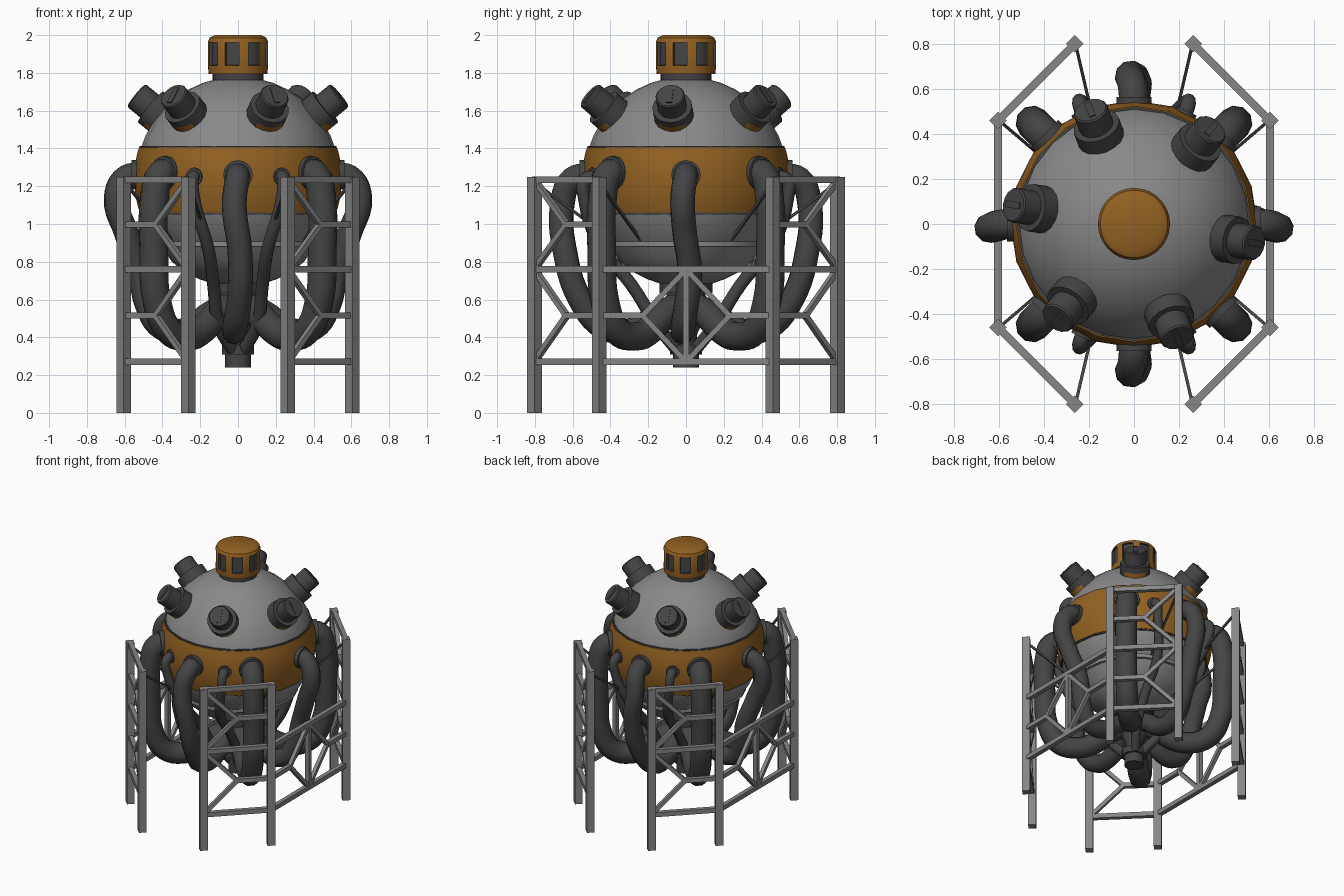
import bpy, bmesh, math
from mathutils import Vector, Matrix

old = bpy.data.objects.get("Cube")
if old:
    bpy.data.objects.remove(old, do_unlink=True)


def material(name, rgb):
    m = bpy.data.materials.new(name)
    m.use_nodes = True
    m.diffuse_color = (*rgb, 1)
    m.node_tree.nodes["Principled BSDF"].inputs["Base Color"].default_value = (*rgb, 1)
    return m


GREY = material("hull grey", (0.25, 0.25, 0.25))
ORANGE = material("burnt orange", (0.29, 0.12, 0.016))
DARK = material("dark rubber", (0.058, 0.058, 0.058))
STEEL = material("frame steel", (0.24, 0.24, 0.24))


def activate(ob):
    bpy.ops.object.select_all(action='DESELECT')
    ob.select_set(True)
    bpy.context.view_layer.objects.active = ob


def finish(name, bm, *mats, angle=None):
    bmesh.ops.recalc_face_normals(bm, faces=bm.faces)
    me = bpy.data.meshes.new(name)
    bm.to_mesh(me)
    bm.free()
    for m in mats:
        me.materials.append(m)
    ob = bpy.data.objects.new(name, me)
    bpy.context.collection.objects.link(ob)
    if angle:
        activate(ob)
        bpy.ops.object.shade_smooth_by_angle(angle=math.radians(angle))


def lathe_mesh(profile, segs):
    """Revolve (radius, height) points about z and cap open ends."""
    bm = bmesh.new()
    rings = [[bm.verts.new((r * math.cos(t), r * math.sin(t), z))
              for t in (math.tau * i / segs for i in range(segs))] for r, z in profile]
    for a, b in zip(rings, rings[1:]):
        for i in range(segs):
            j = (i + 1) % segs
            bm.faces.new((a[i], a[j], b[j], b[i]))
    bm.faces.new(rings[0])
    bm.faces.new(rings[-1])
    bmesh.ops.recalc_face_normals(bm, faces=bm.faces)
    return bm


def lathe(name, profile, mat, segs=20, place=Matrix()):
    bm = lathe_mesh(profile, segs)
    bm.transform(place)
    finish(name, bm, mat, angle=35)


def drum(name, r, z0, z1, mat, segs=20, place=Matrix()):
    lathe(name, [(r, z0), (r, z1)], mat, segs, place)


def aim(direction, origin):
    return Matrix.Translation(origin) @ Vector(direction).to_track_quat('Z', 'Y').to_matrix().to_4x4()


def beam(name, a, b, width, mat=STEEL, roll=0):
    """Square bar between two points."""
    a, b = Vector(a), Vector(b)
    bm = bmesh.new()
    bmesh.ops.create_cube(bm, size=1)
    bm.transform(aim(b - a, (a + b) / 2) @ Matrix.Rotation(roll, 4, 'Z')
                 @ Matrix.Diagonal((width, width, (b - a).length, 1)))
    finish(name, bm, mat)


def tube(name, points, radius):
    cu = bpy.data.curves.new(name, 'CURVE')
    cu.dimensions = '3D'
    cu.resolution_u = 5
    cu.bevel_depth = radius
    cu.bevel_resolution = 3
    cu.use_fill_caps = True
    sp = cu.splines.new('BEZIER')
    sp.bezier_points.add(len(points) - 1)
    for p, co in zip(sp.bezier_points, points):
        p.co = co
        p.handle_left_type = p.handle_right_type = 'AUTO'
    cu.materials.append(DARK)
    ob = bpy.data.objects.new(name, cu)
    bpy.context.collection.objects.link(ob)
    activate(ob)
    bpy.ops.object.convert(target='MESH')
    bpy.ops.object.shade_smooth_by_angle(angle=math.radians(50))


# Spherical hull, its painted band and trims
MID, R = 1.24, 0.54


def width_at(radius, z):
    return math.sqrt(radius ** 2 - (z - MID) ** 2)


dome = [(R * math.cos(t), MID + R * math.sin(t))
        for t in (math.radians(-38 + 9 * i) for i in range(14))]
lathe("hull", [(0.14, 0.685), (0.21, 0.71), (0.29, 0.75), (0.35, 0.8), (0.39, 0.86)] + dome, GREY, 24)
lathe("hull_band", [(width_at(0.55, z), z) for z in (1.06 + 0.043 * i for i in range(9))], ORANGE)
for name, z in (("upper_band_trim", 1.408), ("lower_band_trim", 1.056)):
    drum(name, width_at(0.547, z), z - 0.005, z + 0.005, DARK)
drum("lower_ring", 0.425, 0.88, 0.907, STEEL, 24)

# Top hatch with eight recessed windows, each three facets wide
drum("hatch_neck", 0.135, 1.72, 1.8, DARK)
SEGS = 40
bm = lathe_mesh([(0.155, 1.795), (0.16, 1.84), (0.16, 1.962), (0.15, 1.986), (0.124, 2.0)], SEGS)
panes = []
for f in bm.faces:
    c = f.calc_center_median()
    facet = int((math.atan2(c.y, c.x) % math.tau) / math.tau * SEGS)
    if 1.85 < c.z < 1.95 and facet % 5 < 3:
        panes.append(f)
walls = bmesh.ops.inset_region(bm, faces=panes, thickness=0.001, depth=-0.016)["faces"]
for f in panes + walls:
    f.material_index = 1
bm.transform(Matrix.Rotation(math.radians(20), 4, 'Z'))
finish("hatch_cap", bm, ORANGE, DARK, angle=30)

# Six angled ports around the dome, each with an orange lower lip
for i in range(6):
    az, el = math.radians(51 + 60 * i), math.radians(39)
    d = Vector((math.cos(az) * math.cos(el), math.sin(az) * math.cos(el), math.sin(el)))
    up = (Vector((0, 0, 1)) - d * d.z).normalized()
    m = aim(d, (0, 0, MID))
    bm = lathe_mesh([(0.106, 0.49), (0.106, 0.562)], 16)
    bm.transform(m)
    bm.normal_update()
    for f in bm.faces:
        f.material_index = int(f.normal.dot(up) < -0.6)
    finish("port_gasket", bm, DARK, ORANGE, angle=35)
    drum("port_base", 0.106, 0.558, 0.602, DARK, 16, m)
    lathe("port_barrel", [(0.078, 0.59), (0.078, 0.692), (0.072, 0.7)], DARK, 16, m)
    bm = bmesh.new()
    bmesh.ops.create_cube(bm, size=1)
    basis = Matrix((up.cross(d), up, d)).transposed().to_4x4()
    bm.transform(Matrix.Translation(Vector((0, 0, MID)) + d * 0.702) @ basis
                 @ Matrix.Diagonal((0.03, 0.1, 0.006, 1)))
    finish("port_slot", bm, DARK)

# Central pipe junction beneath the hull
drum("junction_neck", 0.14, 0.635, 0.7, DARK)
lathe("junction_body", [(0.05, 0.33), (0.06, 0.42), (0.1, 0.5), (0.115, 0.57), (0.1, 0.64)], DARK)
drum("junction_collar", 0.085, 0.31, 0.36, DARK, 16)
drum("junction_nozzle", 0.068, 0.24, 0.32, DARK, 16)

# Eight large hoses: radial paths from the band to the junction
inlet = [(0.27, 0.44), (0.14, 0.53), (0.03, 0.57)]
front = [(0.5, 1.26), (0.6, 1.24), (0.655, 1.1), (0.64, 0.85), (0.56, 0.6), (0.43, 0.45)] + inlet
side = [(0.5, 1.26), (0.59, 1.25), (0.645, 1.14), (0.59, 0.95), (0.52, 0.75), (0.48, 0.57),
        (0.4, 0.45)] + inlet
diagonal = [(0.5, 1.27), (0.58, 1.26), (0.625, 1.14), (0.63, 0.85), (0.61, 0.6),
            (0.52, 0.44), (0.37, 0.405)] + inlet
for i in range(8):
    a = math.tau * i / 8
    c, s = math.cos(a), math.sin(a)
    path, rad, sway = ((side, 0.066, 0.02), (diagonal, 0.077, 0),
                       (front, 0.066, 0.02), (diagonal, 0.077, 0))[i % 4]
    # Straight hoses sway gently sideways on the way down
    points = []
    for r, z in path:
        k = sway * math.sin((1.26 - z) * 9)
        points.append((r * c - k * abs(s), r * s - k * abs(c), z))
    tube("large_hose", points, rad)
    drum("hose_socket", rad + 0.012, 0.5, 0.565, DARK, 16, aim((c, s, 0), (0, 0, path[0][1])))

# Four thin hoses and the braces tying the frame to the hull
for sx in (-1, 1):
    for sy in (-1, 1):
        def at(x, y, z):
            return (x * sx, y * sy, z)
        tube("thin_hose", [at(0.22, 0.47, 1.25), at(0.24, 0.53, 1.24), at(0.23, 0.535, 1.12),
                           at(0.16, 0.45, 0.88), at(0.13, 0.29, 0.68), at(0.1, 0.15, 0.46),
                           at(0.03, 0.05, 0.335)], 0.034)
        drum("thin_hose_socket", 0.048, 0.49, 0.555, DARK, 12,
             aim(at(0.22, 0.47, 0), (0, 0, 1.25)))
        beam("hull_brace", at(0.6, 0.46, 1.22), at(0.33, 0.23, 0.9), 0.014, DARK)
        beam("hull_brace", at(0.26, 0.8, 1.22), at(0.16, 0.37, 0.9), 0.014, DARK)


# Lattice frame
def k_panel(a, b, z0, z1):
    """Half rung from a, forking to the top and bottom of b."""
    zm = (z0 + z1) / 2
    mid = ((a[0] + b[0]) / 2, (a[1] + b[1]) / 2, zm)
    beam("half_rung", (*a, zm), mid, 0.032)
    for z in (z0, z1):
        beam("fork_brace", mid, (*b, z), 0.028)


LOW, DECK, TOP = 0.27, 0.76, 1.235
for sx in (-1, 1):
    x = 0.605 * sx
    for sy in (-1, 1):
        outer, inner = (x, 0.46 * sy), (0.263 * sx, 0.802 * sy)
        for p in (outer, inner):
            beam("frame_post", (*p, 0), (*p, 1.25), 0.055, roll=math.pi / 4)
        for z in (LOW, DECK, TOP):
            beam("corner_rung", (*outer, z), (*inner, z), 0.034)
        k_panel(outer, inner, LOW, DECK)
        k_panel(outer, inner, DECK, TOP)
        k_panel(outer, (x, 0), LOW, DECK)
    for z in (LOW, DECK):
        beam("side_rail", (x, -0.46, z), (x, 0.46, z), 0.034)
    beam("side_upright", (x, 0, LOW), (x, 0, DECK), 0.032)
